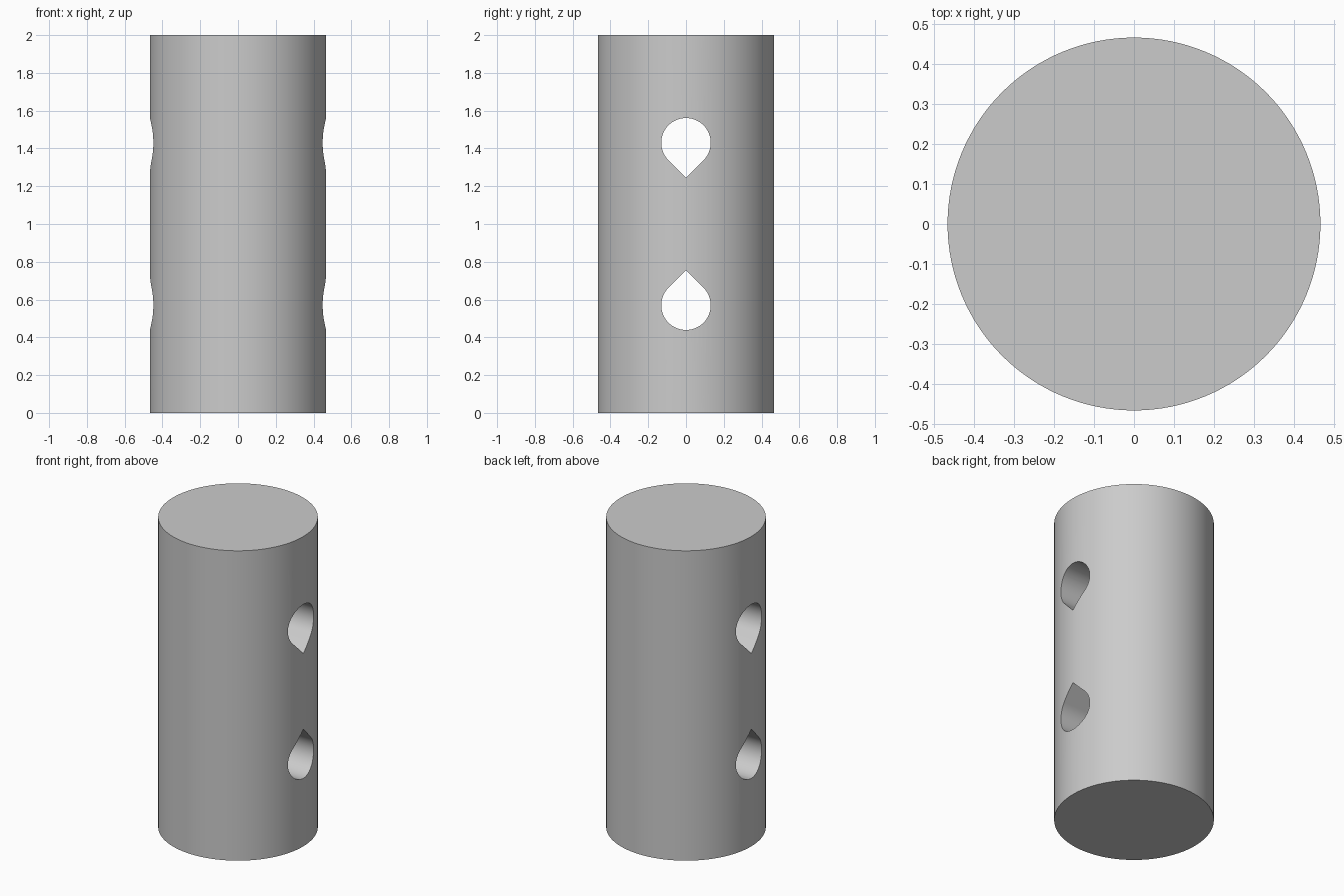
import bpy
import bmesh
from math import cos, sin, pi, radians

cube = bpy.data.objects.get("Cube")
if cube:
    bpy.data.objects.remove(cube, do_unlink=True)

RADIUS, HEIGHT = 0.467, 2.0
HOLE_RADIUS = 0.131

# Plain grey material
grey = bpy.data.materials.new("plain grey")
grey.use_nodes = True
colour = (0.6, 0.6, 0.6, 1)
grey.diffuse_color = colour
grey.node_tree.nodes["Principled BSDF"].inputs["Base Color"].default_value = colour


def teardrop_cutter(name, centre_z, tip):
    """Teardrop prism along x; tip is 1 for pointing up, -1 for down."""
    steps = 48
    points = []
    # Three quarters of a circle, closed by two tangent lines at the tip
    for i in range(steps + 1):
        a = radians(135) + radians(270) * i / steps
        points.append((HOLE_RADIUS * cos(a), HOLE_RADIUS * sin(a)))
    points.append((0, HOLE_RADIUS * 2 ** 0.5))

    bm = bmesh.new()
    face = bm.faces.new([bm.verts.new((-0.6, y, centre_z + tip * z)) for y, z in points])
    new = bmesh.ops.extrude_face_region(bm, geom=[face])["geom"]
    bmesh.ops.translate(bm, vec=(1.2, 0, 0), verts=[v for v in new if isinstance(v, bmesh.types.BMVert)])
    bmesh.ops.recalc_face_normals(bm, faces=bm.faces)
    mesh = bpy.data.meshes.new(name)
    bm.to_mesh(mesh)
    bm.free()
    mesh.materials.append(grey)
    cutter = bpy.data.objects.new(name, mesh)
    bpy.context.collection.objects.link(cutter)
    cutter.hide_render = True
    return cutter


# Solid cylinder body
bpy.ops.mesh.primitive_cylinder_add(vertices=128, radius=RADIUS, depth=HEIGHT, location=(0, 0, HEIGHT / 2))
body = bpy.context.object
body.name = "cylinder_body"
body.data.materials.append(grey)

# Two through holes with tips facing each other
for name, z, tip in (("upper_hole_cutter", 1.43, -1), ("lower_hole_cutter", 0.57, 1)):
    cutter = teardrop_cutter(name, z, tip)
    cut = body.modifiers.new(name, "BOOLEAN")
    cut.operation = "DIFFERENCE"
    cut.solver = "EXACT"
    cut.object = cutter
    bpy.context.view_layer.objects.active = body
    bpy.ops.object.modifier_apply(modifier=cut.name)
    bpy.data.objects.remove(cutter, do_unlink=True)

# Smooth walls with crisp rims
bpy.ops.object.select_all(action="DESELECT")
body.select_set(True)
bpy.context.view_layer.objects.active = body
bpy.ops.object.shade_smooth_by_angle(angle=radians(30))
